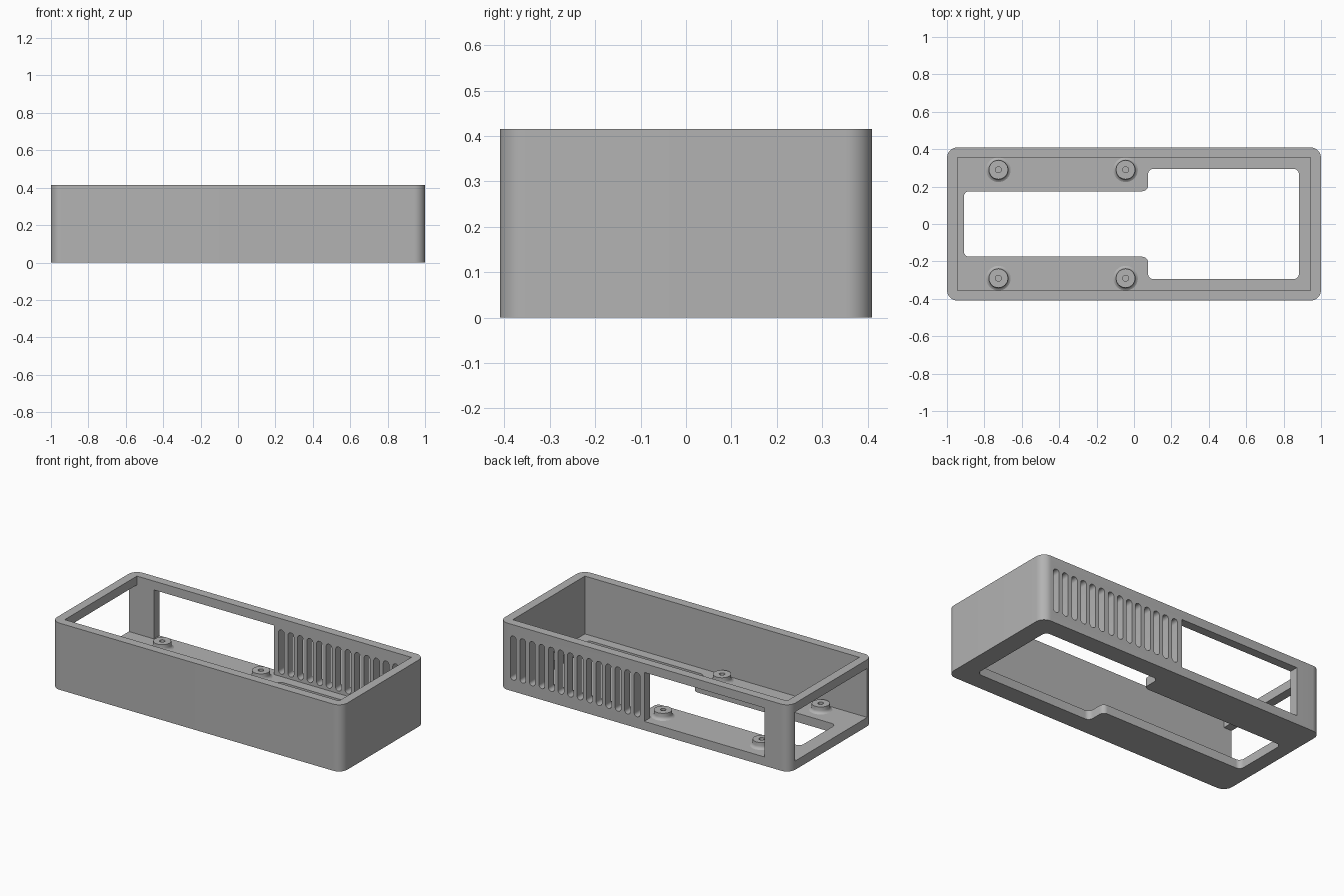
import bpy, bmesh, math
from mathutils import Vector

if "Cube" in bpy.data.objects:
    bpy.data.objects.remove(bpy.data.objects["Cube"])

HX, HY, HZ = 1.0, 0.41, 0.415      # outer half length, half width, height
T = 0.055                          # wall and floor thickness
IX, IY = HX - T, HY - T            # inner half sizes

grey = bpy.data.materials.new("plain_grey")
grey.use_nodes = True
grey.diffuse_color = (0.45, 0.45, 0.45, 1)
grey.node_tree.nodes["Principled BSDF"].inputs["Base Color"].default_value = (0.45, 0.45, 0.45, 1)


def rect(x0, x1, y0, y1):
    return [(x0, y0), (x1, y0), (x1, y1), (x0, y1)]


def rounded(points, r, steps=8):
    """Round every right-angled corner of an outline."""
    out = []
    for i, p in enumerate(points):
        p = Vector(p)
        d1 = (Vector(points[i - 1]) - p).normalized()
        d2 = (Vector(points[(i + 1) % len(points)]) - p).normalized()
        c = p + (d1 + d2) * r
        for k in range(steps + 1):
            t = math.pi / 2 * k / steps
            out.append(c - d2 * r * math.cos(t) - d1 * r * math.sin(t))
    return out


def add_prism(bm, outline, lo, hi, axis="z"):
    def place(p, h):
        return (p[0], p[1], h) if axis == "z" else (p[0], h, p[1])
    a = [bm.verts.new(place(p, lo)) for p in outline]
    b = [bm.verts.new(place(p, hi)) for p in outline]
    bm.faces.new(a)
    bm.faces.new(b)
    for i in range(len(a)):
        j = (i + 1) % len(a)
        bm.faces.new((a[i], a[j], b[j], b[i]))


def make_object(name, bm):
    bmesh.ops.recalc_face_normals(bm, faces=bm.faces[:])
    mesh = bpy.data.meshes.new(name)
    bm.to_mesh(mesh)
    bm.free()
    mesh.materials.append(grey)
    obj = bpy.data.objects.new(name, mesh)
    bpy.context.collection.objects.link(obj)
    return obj


def activate(obj):
    bpy.ops.object.select_all(action="DESELECT")
    obj.select_set(True)
    bpy.context.view_layer.objects.active = obj


def smooth(obj):
    activate(obj)
    bpy.ops.object.shade_smooth_by_angle(angle=math.radians(35))


def cut(target, bm):
    """Subtract the shape from the target and drop the cutter."""
    cutter = make_object("cutter", bm)
    cutter.hide_render = True
    mod = target.modifiers.new("cut", "BOOLEAN")
    mod.operation, mod.solver, mod.object = "DIFFERENCE", "EXACT", cutter
    activate(target)
    bpy.ops.object.modifier_apply(modifier=mod.name)
    bpy.data.objects.remove(cutter)


# Tray body with rounded vertical corners
bm = bmesh.new()
add_prism(bm, rounded(rect(-HX, HX, -HY, HY), 0.058, 12), 0, HZ)
body = make_object("tray_body", bm)

# Square-cornered cavity, open at the top
bm = bmesh.new()
add_prism(bm, rect(-IX, IX, -IY, IY), T, HZ + 0.2)
cut(body, bm)

# Stepped opening through the floor
half = [(-0.91, -0.175), (0.075, -0.175), (0.075, -0.295), (0.882, -0.295)]
bm = bmesh.new()
add_prism(bm, rounded(half + [(x, -y) for x, y in reversed(half)], 0.03), -0.1, T + 0.05)
cut(body, bm)

# Back wall: large window and a row of vent slots
bm = bmesh.new()
add_prism(bm, rect(-0.828, 0, T, HZ - T), IY - 0.05, HY + 0.1, "y")
for i in range(14):
    x = 0.05 + 0.0656 * i
    add_prism(bm, rounded(rect(x - 0.02, x + 0.02, 0.07, 0.345), 0.0199, 6),
              IY - 0.05, HY + 0.1, "y")
cut(body, bm)

# Open end, as wide as the cavity
bm = bmesh.new()
add_prism(bm, rect(-HX - 0.1, -IX + 0.05, -IY, IY), T, HZ - T)
cut(body, bm)
smooth(body)

# Flared mounting posts with blind screw holes
profile = [(0.066, 0), (0.058, 0.004), (0.053, 0.01), (0.051, 0.018),
           (0.051, 0.04), (0.016, 0.04), (0.016, 0.002)]
SIDES = 32
for end, px in (("open_end", -0.725), ("middle", -0.045)):
    for side, py in (("front", -0.29), ("back", 0.29)):
        bm = bmesh.new()
        rings = []
        for r, z in profile:
            angles = [2 * math.pi * k / SIDES for k in range(SIDES)]
            rings.append([bm.verts.new((px + r * math.cos(a), py + r * math.sin(a), T + z))
                          for a in angles])
        for lower, upper in zip(rings, rings[1:]):
            for k in range(SIDES):
                n = (k + 1) % SIDES
                bm.faces.new((lower[k], lower[n], upper[n], upper[k]))
        bm.faces.new(rings[-1])
        bm.faces.new(rings[0])
        smooth(make_object(f"mounting_post_{side}_{end}", bm))
